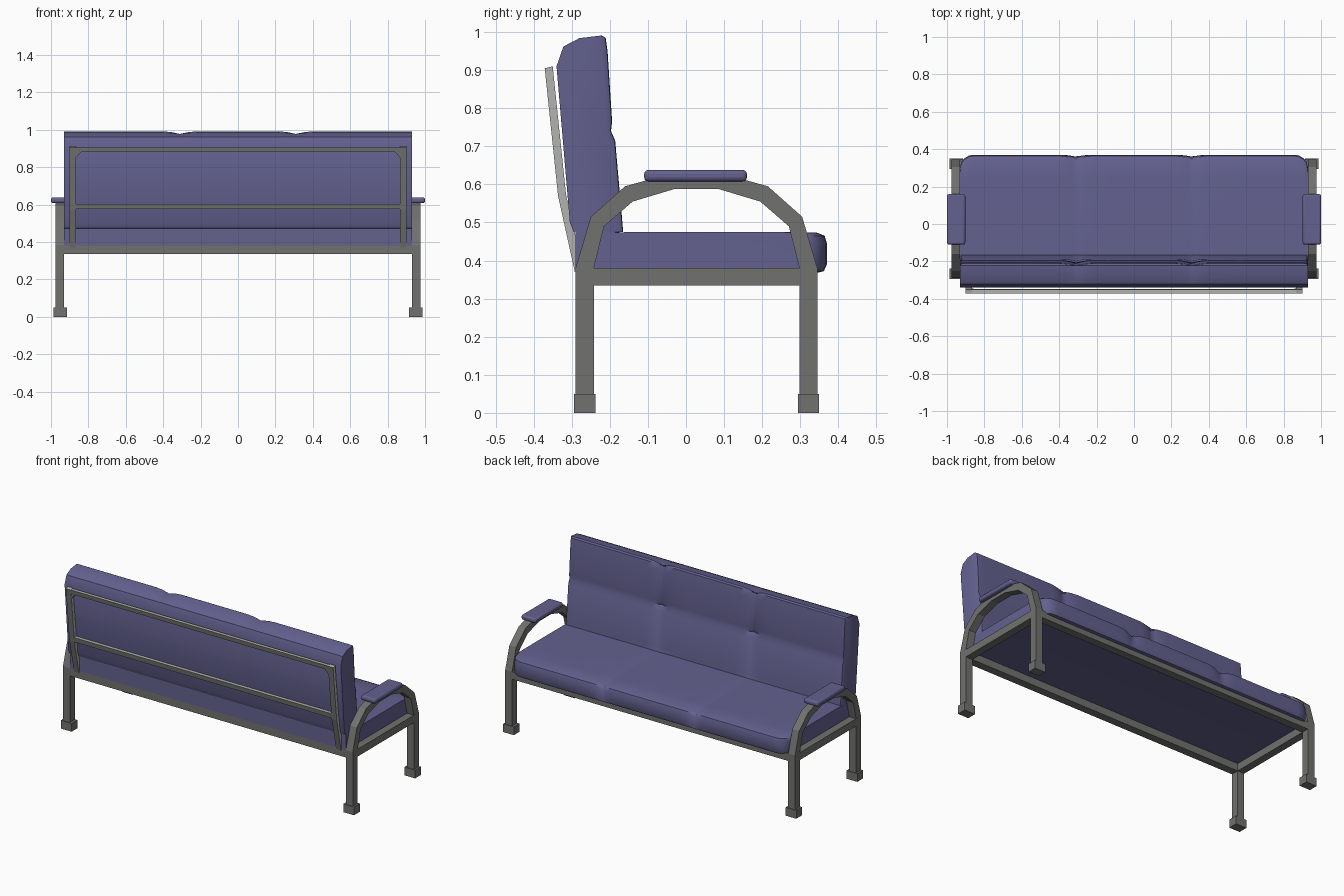
import bpy, bmesh, math

if "Cube" in bpy.data.objects:
    bpy.data.objects.remove(bpy.data.objects["Cube"])


def material(name, rgb):
    m = bpy.data.materials.new(name)
    m.use_nodes = True
    m.diffuse_color = (*rgb, 1)
    m.node_tree.nodes["Principled BSDF"].inputs["Base Color"].default_value = (*rgb, 1)
    return m


fabric = material("blue violet fabric", (0.125, 0.12, 0.275))
steel = material("dark grey steel", (0.165, 0.165, 0.16))
pale = material("pale grey steel", (0.45, 0.45, 0.44))


def finish(name, bm, *mats):
    bmesh.ops.recalc_face_normals(bm, faces=bm.faces)
    mesh = bpy.data.meshes.new(name)
    bm.to_mesh(mesh)
    bm.free()
    for m in mats:
        mesh.materials.append(m)
    ob = bpy.data.objects.new(name, mesh)
    bpy.context.collection.objects.link(ob)
    return ob


def smooth(ob, angle=35):
    bpy.ops.object.select_all(action="DESELECT")
    ob.select_set(True)
    bpy.context.view_layer.objects.active = ob
    bpy.ops.object.shade_smooth_by_angle(angle=math.radians(angle))


def box(name, x, y, z, mat):
    bm = bmesh.new()
    bmesh.ops.create_cube(bm, size=1)
    for v in bm.verts:
        v.co = [(lo + hi) / 2 + c * (hi - lo) for c, (lo, hi) in zip(v.co, (x, y, z))]
    return finish(name, bm, mat)


def loft(name, rings, mats):
    """Skin closed rings of points and cap both ends."""
    bm = bmesh.new()
    rows = [[bm.verts.new(p) for p in ring] for ring in rings]
    n = len(rows[0])
    for a, b in zip(rows, rows[1:]):
        for i in range(n):
            j = (i + 1) % n
            bm.faces.new((a[i], a[j], b[j], b[i]))
    bm.faces.new(rows[0])
    bm.faces.new(rows[-1])
    return finish(name, bm, *mats)


def bar(name, x0, x1, outer, inner, mats=(steel,)):
    """Bar between two (y, z) edge lines, spanning x0 to x1."""
    rings = [[(x0, *o), (x1, *o), (x1, *i), (x0, *i)] for o, i in zip(outer, inner)]
    return loft(name, rings, mats)


def two_tone(ob):
    # dark faces to the rear, pale elsewhere
    for f in ob.data.polygons:
        f.material_index = 0 if f.normal.y < -0.5 else 1


# Side frames: legs, feet, arched arm and bottom rail
arch_out = [(-0.29, 0.38), (-0.25, 0.515), (-0.16, 0.595), (-0.07, 0.62),
            (0.125, 0.62), (0.215, 0.595), (0.305, 0.515), (0.345, 0.38)]
arch_in = [(-0.242, 0.38), (-0.215, 0.49), (-0.14, 0.555), (-0.03, 0.588),
           (0.085, 0.588), (0.195, 0.555), (0.27, 0.49), (0.298, 0.38)]
leg_y = {"back": (-0.29, -0.242), "front": (0.298, 0.345)}

for side, s in (("left", 1), ("right", -1)):
    xs = sorted((s * 0.93, s * 0.976))
    for end, (a, b) in leg_y.items():
        box(f"{side}_{end}_leg", xs, (a, b), (0.05, 0.38), steel)
        box(f"{side}_{end}_foot", sorted((s * 0.915, s * 0.987)),
            (a - 0.004, b + 0.004), (0, 0.05), steel)
    box(f"{side}_side_rail", xs, (-0.242, 0.298), (0.335, 0.38), steel)
    bar(f"{side}_arm_arch", *xs, arch_out, arch_in)
    pad = box(f"{side}_arm_pad", sorted((s * 0.902, s)), (-0.11, 0.16), (0.608, 0.638), fabric)
    bev = pad.modifiers.new("soft edge", "BEVEL")
    bev.width, bev.segments = 0.011, 3
    smooth(pad)

for end, ys in leg_y.items():
    box(f"{end}_rail", (-0.93, 0.93), ys, (0.335, 0.38), steel)

# Bent frame behind the backrest
bend = [(-0.292, 0.37), (-0.336, 0.57), (-0.371, 0.905)]
bend_in = [(-0.272, 0.385), (-0.315, 0.573), (-0.35, 0.91)]


def slope(z, depth=0.0):
    return (-0.336 - (z - 0.57) * 0.1045 + depth, z)


for side, s in (("left", 1), ("right", -1)):
    two_tone(bar(f"{side}_back_post", *sorted((s * 0.866, s * 0.9)), bend, bend_in, (steel, pale)))
    # small corner web
    rings = [[(s * 0.866, *slope(0.85, d)), (s * 0.866, *slope(0.88, d)),
              (s * 0.84, *slope(0.88, d))] for d in (0.001, 0.02)]
    two_tone(loft(f"{side}_corner_web", rings, (steel, pale)))
for name, lo, hi in (("back_top_rail", 0.88, 0.906), ("back_middle_rail", 0.575, 0.604)):
    two_tone(bar(name, -0.87, 0.87, [slope(lo), slope(hi)],
                 [slope(lo, 0.021), slope(hi, 0.021)], (steel, pale)))

# Cushion stations across x, closer together at the tufted grooves
half = [0, 0.12, 0.22, 0.26, 0.29, 0.31, 0.33, 0.36, 0.4, 0.6, 0.84, 0.88, 0.91, 0.924, 0.93]
stations = [-x for x in reversed(half[1:])] + half


def groove(x):
    t = abs(abs(x) - 0.31) / 0.09
    return (1 - t) ** 2 if t < 1 else 0


def corner(x, radius):
    t = max(0, abs(x) - 0.93 + radius) / radius
    return radius * (1 - math.sqrt(max(0, 1 - t * t)))


# Seat cushion: y, z, groove pull in y and z, corner rounding
seat = [(-0.29, 0.38, 0, 0, 0), (0.28, 0.38, 0, 0, 0), (0.345, 0.368, 0, 0, 1),
        (0.362, 0.372, 0, 0, 1), (0.37, 0.39, -0.01, 0, 1), (0.37, 0.445, -0.018, 0, 1),
        (0.364, 0.465, -0.022, -0.012, 1), (0.345, 0.473, -0.01, -0.016, 1),
        (0.25, 0.475, 0, -0.006, 0), (-0.1, 0.475, 0, -0.004, 0), (-0.29, 0.473, 0, 0, 0)]
rings = [[(x, y + gy * groove(x) - c * corner(x, 0.07), z + gz * groove(x))
          for y, z, gy, gz, c in seat] for x in stations]
smooth(loft("seat_cushion", rings, (fabric,)))

# Back cushion with a seam across the front
back = [(-0.295, 0.475, 0, 0, 0), (-0.305, 0.5, 0, 0, 0), (-0.34, 0.91, 0, 0, 0),
        (-0.322, 0.962, 0, 0, 0), (-0.28, 0.984, 0, -0.006, 0), (-0.222, 0.991, 0, -0.015, 0),
        (-0.211, 0.985, -0.02, -0.015, 1), (-0.206, 0.95, -0.018, 0, 1),
        (-0.194, 0.765, -0.012, 0, 1), (-0.197, 0.74, -0.02, 0, 1), (-0.186, 0.715, -0.012, 0, 1),
        (-0.167, 0.5, -0.01, 0, 1), (-0.165, 0.475, 0, 0, 1), (-0.27, 0.468, 0, 0, 0)]
rings = [[(x, y + gy * groove(x) - c * corner(x, 0.012), z + gz * groove(x))
          for y, z, gy, gz, c in back] for x in stations]
smooth(loft("back_cushion", rings, (fabric,)))
